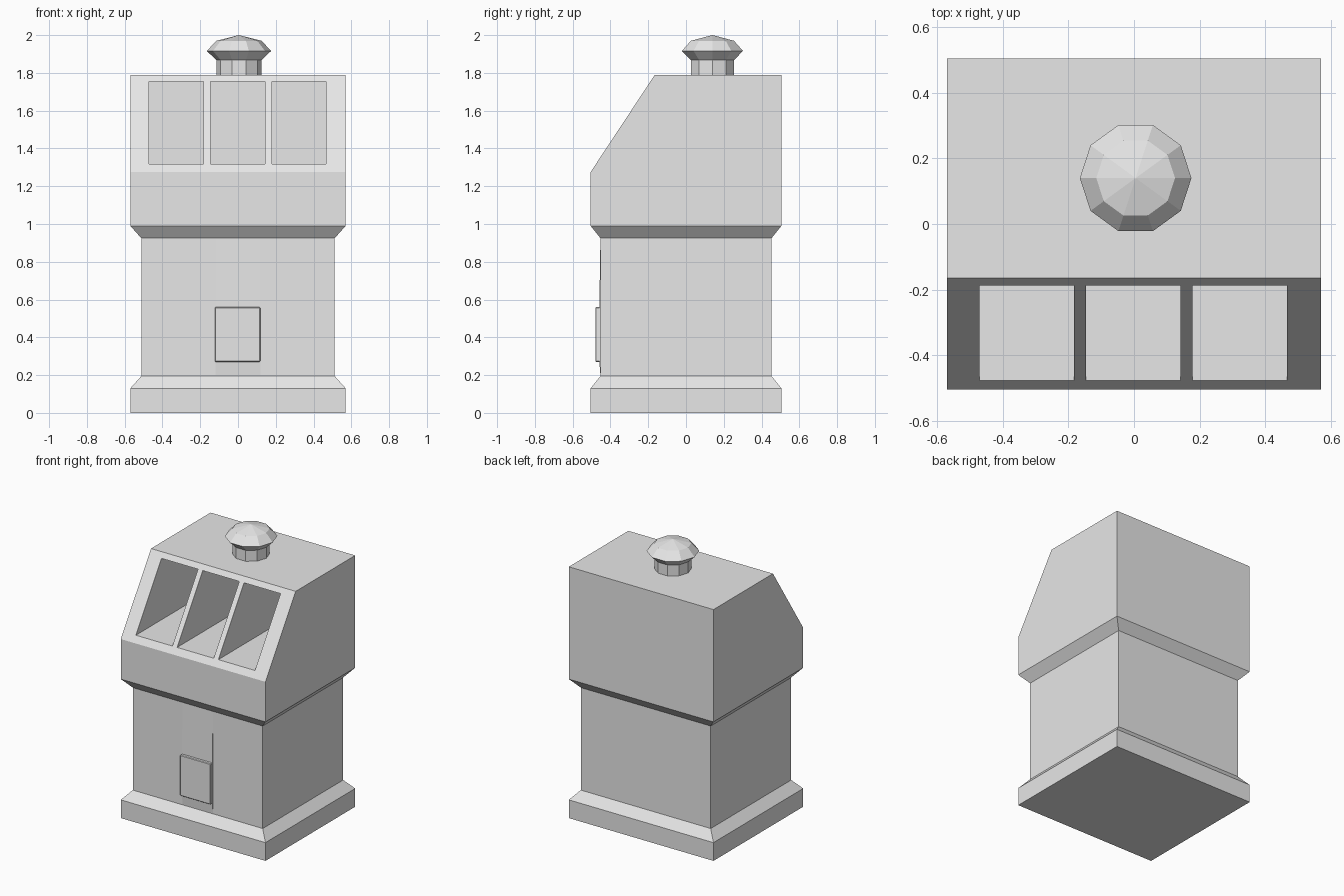
import bpy
import bmesh
from math import cos, sin, pi

cube = bpy.data.objects.get("Cube")
if cube:
    bpy.data.objects.remove(cube, do_unlink=True)

grey = bpy.data.materials.new("light_grey")
grey.use_nodes = True
grey.diffuse_color = (0.8, 0.8, 0.8, 1)
grey.node_tree.nodes["Principled BSDF"].inputs["Base Color"].default_value = (0.8, 0.8, 0.8, 1)


def loft(name, rings):
    """Skin closed rings of points, capping both ends."""
    bm = bmesh.new()
    loops = [[bm.verts.new(p) for p in ring] for ring in rings]
    for a, b in zip(loops, loops[1:]):
        n = len(a)
        for i in range(n):
            j = (i + 1) % n
            bm.faces.new((a[i], a[j], b[j], b[i]))
    bm.faces.new(loops[0])
    bm.faces.new(loops[-1])
    bmesh.ops.recalc_face_normals(bm, faces=bm.faces)
    mesh = bpy.data.meshes.new(name)
    bm.to_mesh(mesh)
    bm.free()
    mesh.materials.append(grey)
    obj = bpy.data.objects.new(name, mesh)
    bpy.context.collection.objects.link(obj)
    return obj


def rect(hx, front, back, z):
    return [(-hx, front, z), (hx, front, z), (hx, back, z), (-hx, back, z)]


def box(name, x0, x1, y0, y1, z0, z1):
    return loft(name, [[(x0, y0, z), (x1, y0, z), (x1, y1, z), (x0, y1, z)] for z in (z0, z1)])


def decagon(r, z):
    return [(0.005 + r * cos(i * pi / 5), 0.14 + r * sin(i * pi / 5), z) for i in range(10)]


# Cabinet: plinth, column, flared head with sloping front
cabinet = loft("cabinet", [
    rect(0.57, -0.505, 0.505, 0),
    rect(0.57, -0.505, 0.505, 0.13),
    rect(0.512, -0.453, 0.453, 0.195),
    rect(0.512, -0.453, 0.453, 0.925),
    rect(0.57, -0.505, 0.505, 0.99),
    rect(0.57, -0.505, 0.505, 1.275),
    rect(0.57, -0.165, 0.505, 1.79),
])

# Three deep compartments opening through the slope
for centre in (-0.327, -0.002, 0.323):
    cutter = box("compartment_cutter", centre - 0.144, centre + 0.144, -0.6, 0.35, 1.318, 1.755)
    cutter.hide_render = True
    mod = cabinet.modifiers.new("compartment", "BOOLEAN")
    mod.operation = "DIFFERENCE"
    mod.solver = "EXACT"
    mod.object = cutter
    bpy.context.view_layer.objects.active = cabinet
    bpy.ops.object.modifier_apply(modifier=mod.name)
    bpy.data.objects.remove(cutter, do_unlink=True)

# Slightly raised strip behind the hatch
loft("front_strip", [
    rect(0.12, y, -0.44, z)
    for y, z in ((-0.453, 0.2), (-0.459, 0.27), (-0.459, 0.56), (-0.453, 0.92))
])

# Hatch with a fine bevelled rim
hatch = box("hatch", -0.122, 0.118, -0.48, -0.45, 0.27, 0.56)
bevel = hatch.modifiers.new("rim", "BEVEL")
bevel.width = 0.004
bevel.segments = 1

# Ten-sided knob on the roof
loft("knob_neck", [decagon(0.12, 1.78), decagon(0.12, 1.88)])
loft("knob_cap", [
    decagon(r, z) for r, z in ((0.12, 1.868), (0.17, 1.916), (0.12, 1.97), (0.001, 2.0))
])
